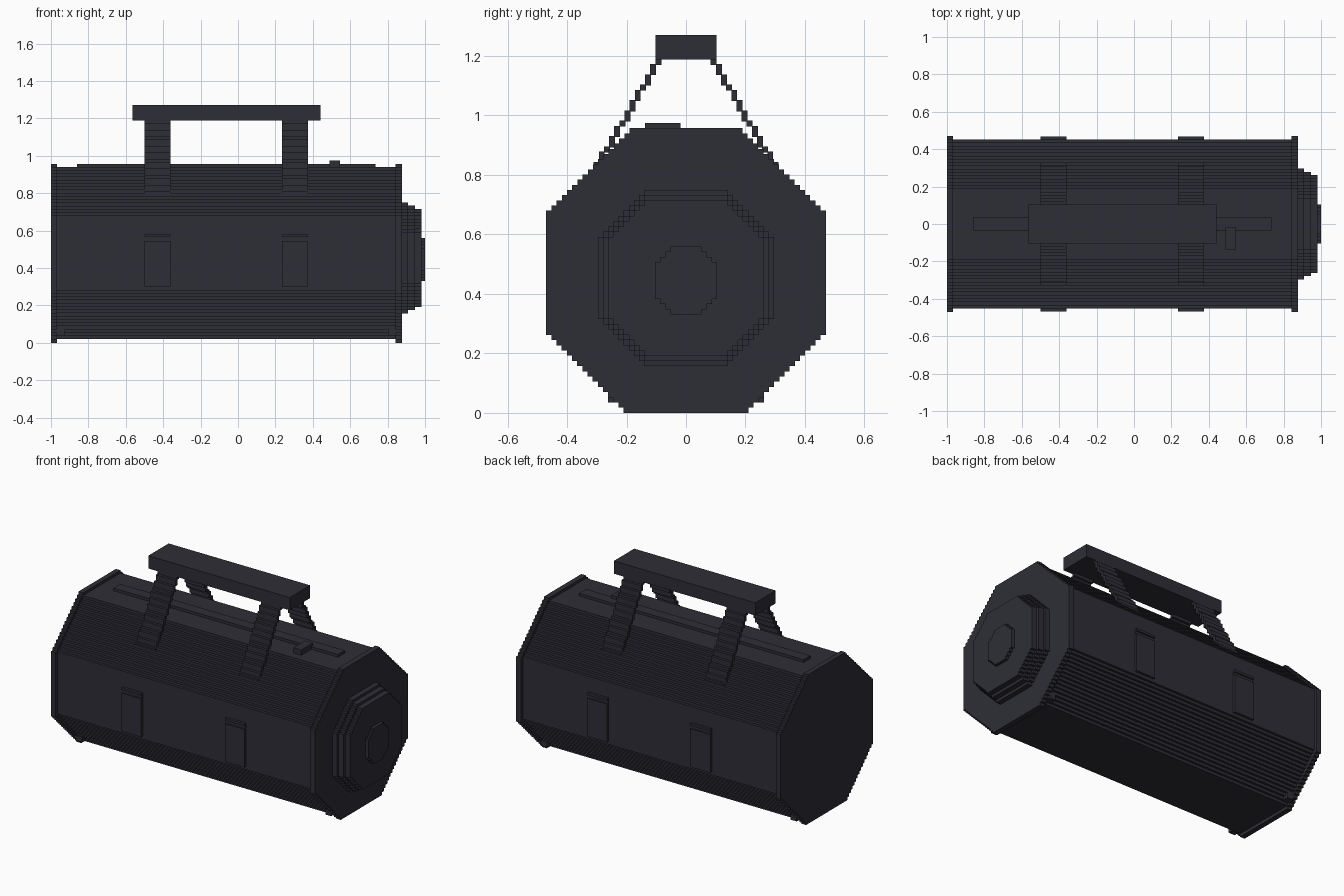
import bpy, bmesh

if "Cube" in bpy.data.objects:
    bpy.data.objects.remove(bpy.data.objects["Cube"])

STEP = 0.0173  # size of one stair step

mat = bpy.data.materials.new("charcoal")
mat.diffuse_color = (0.027, 0.027, 0.037, 1)
mat.use_nodes = True
mat.node_tree.nodes["Principled BSDF"].inputs["Base Color"].default_value = mat.diffuse_color


def finish(name, bm):
    bmesh.ops.recalc_face_normals(bm, faces=bm.faces)
    me = bpy.data.meshes.new(name)
    bm.to_mesh(me)
    bm.free()
    me.materials.append(mat)
    ob = bpy.data.objects.new(name, me)
    bpy.context.collection.objects.link(ob)
    return ob


def add_box(bm, x0, x1, y0, y1, z0, z1):
    vs = bmesh.ops.create_cube(bm, size=1)["verts"]
    for v in vs:
        v.co.x = x1 if v.co.x > 0 else x0
        v.co.y = y1 if v.co.y > 0 else y0
        v.co.z = z1 if v.co.z > 0 else z0


def boxes(name, items):
    bm = bmesh.new()
    for b in items:
        add_box(bm, *b)
    return finish(name, bm)


def stairs(y0, z0, y1, z1):
    """Stepped edge from the side wall (y0, z0) inward to the flat (y1, z1)."""
    n = max(1, round(abs(z1 - z0) / STEP))
    pts = [(y0, z0)]
    for i in range(1, n + 1):
        y = y0 + (y1 - y0) * i / n
        pts += [(y, z0 + (z1 - z0) * (i - 1) / n), (y, z0 + (z1 - z0) * i / n)]
    return pts


def octagon(name, x0, x1, half, z0, z1, side0, side1, flat0, flat1):
    """Prism along x with an octagonal outline whose diagonals are stepped."""
    right = stairs(half, side0, flat0, z0)[::-1] + stairs(half, side1, flat1, z1)
    outline = right + [(-y, z) for y, z in reversed(right)]
    bm = bmesh.new()
    face = bm.faces.new([bm.verts.new((x0, y, z)) for y, z in outline])
    ext = bmesh.ops.extrude_face_region(bm, geom=[face], use_keep_orig=True)
    for v in ext["geom"]:
        if isinstance(v, bmesh.types.BMVert):
            v.co.x = x1
    return finish(name, bm)


# Main barrel and its two raised end rims
octagon("body", -0.98, 0.86, 0.452, 0.02, 0.94, 0.28, 0.68, 0.21, 0.19)
for name, x0, x1 in (("left_rim", -1.0, -0.967), ("right_rim", 0.842, 0.877)):
    octagon(name, x0, x1, 0.47, 0.0, 0.957, 0.262, 0.68, 0.21, 0.19)

# Stepped end plug, shrinking outward, and its centre disc
for i, x1 in enumerate((0.91, 0.945, 0.98)):
    d = i * STEP
    octagon(f"end_plug_{i + 1}", 0.86, x1, 0.296 - d, 0.157 + d, 0.75 - d,
            0.315, 0.592, 0.14, 0.14)
octagon("end_disc", 0.97, 1.0, 0.105, 0.33, 0.56, 0.383, 0.507, 0.052, 0.052)

# Top rail and button
boxes("top_rail", [(-0.86, 0.735, -0.035, 0.035, 0.93, 0.957)])
boxes("button", [(0.49, 0.545, -0.137, -0.018, 0.93, 0.975)])

# Handle grip, with stepped straps leaning in from the body
boxes("handle_grip", [(-0.565, 0.44, -0.103, 0.103, 1.188, 1.27)])
spans = ((-0.5, -0.36), (0.235, 0.373))
parts = []
for x0, x1 in spans:
    for i in range(23):
        z1 = 1.19 - i * STEP
        y = 0.103 + round(i * 0.59) * STEP
        for a, b in ((y - 0.02, y), (-y, -y + 0.02)):
            parts.append((x0, x1, a, b, z1 - STEP - 0.003, z1))
boxes("straps", parts)

# Side latches: large plate, recessed neck, narrow lip
parts = []
for x0, x1 in spans:
    for s in (-1, 1):
        for z0, z1, out in ((0.30, 0.545, 0.468), (0.545, 0.565, 0.458), (0.565, 0.58, 0.468)):
            ya, yb = sorted((s * 0.43, s * out))
            parts.append((x0, x1, ya, yb, z0, z1))
boxes("latches", parts)

# Small corner blocks low on the barrel beside the rims
parts = []
for x0, x1 in ((-0.97, -0.925), (0.805, 0.845)):
    for s in (-1, 1):
        ya, yb = sorted((s * 0.2, s * 0.262))
        parts.append((x0, x1, ya, yb, 0.035, 0.07))
boxes("corner_blocks", parts)
